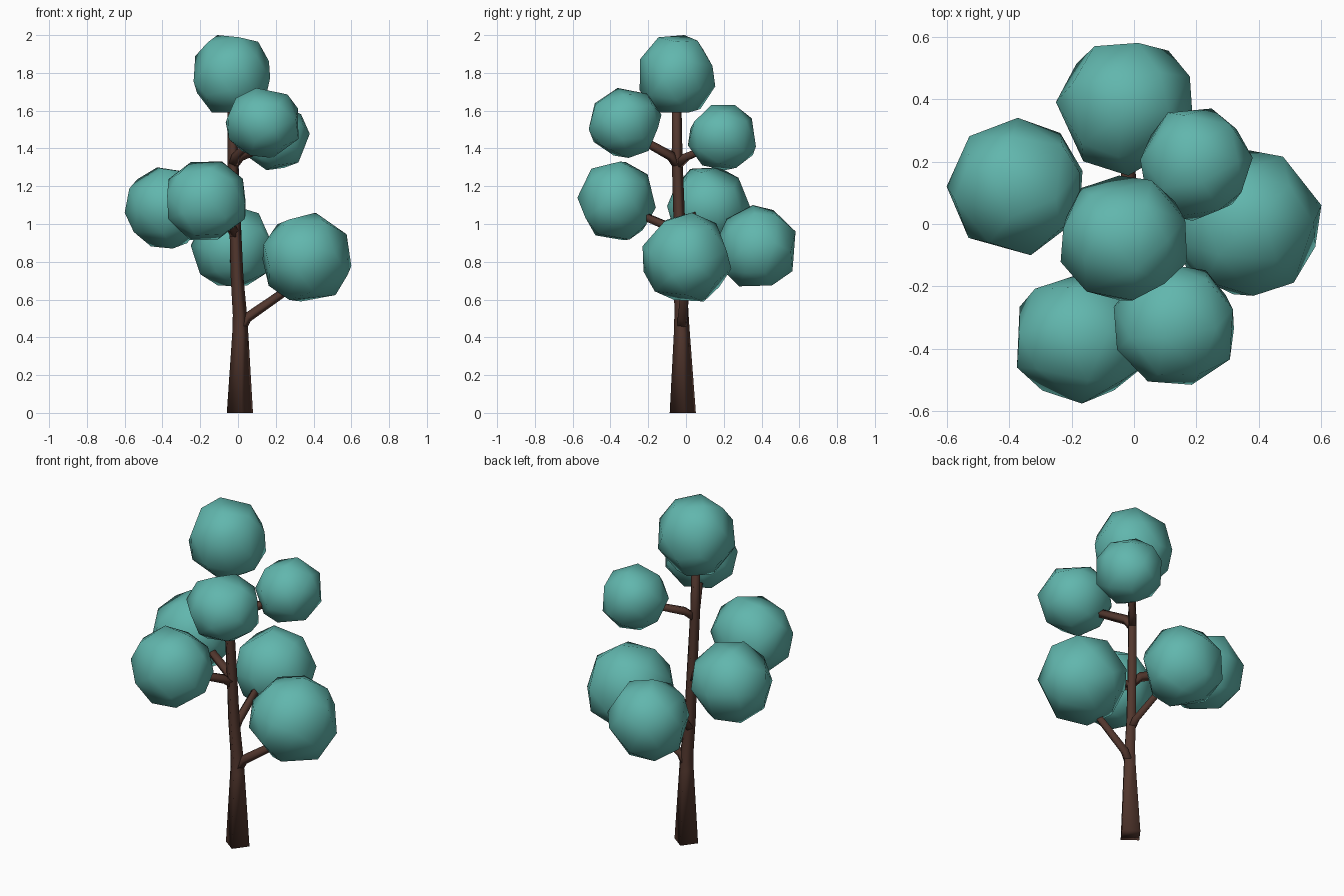
import bpy, bmesh, math, random
from mathutils import Vector, Euler

if "Cube" in bpy.data.objects:
    bpy.data.objects.remove(bpy.data.objects["Cube"])


def make_material(name, rgb):
    mat = bpy.data.materials.new(name)
    mat.use_nodes = True
    mat.diffuse_color = (*rgb, 1)
    mat.node_tree.nodes["Principled BSDF"].inputs["Base Color"].default_value = (*rgb, 1)
    return mat


teal = make_material("teal_leaves", (0.12, 0.47, 0.42))
brown = make_material("brown_bark", (0.085, 0.038, 0.027))


def finish(bm, name, mat):
    bmesh.ops.recalc_face_normals(bm, faces=bm.faces[:])
    for face in bm.faces:
        face.smooth = True
    mesh = bpy.data.meshes.new(name)
    bm.to_mesh(mesh)
    bm.free()
    mesh.materials.append(mat)
    obj = bpy.data.objects.new(name, mesh)
    bpy.context.collection.objects.link(obj)


def limb(name, path, turn=math.radians(8.5)):
    """Four-sided tapered tube through points of (x, y, z, radius)."""
    bm = bmesh.new()
    points = [Vector(p[:3]) for p in path]
    rings = []
    for i, p in enumerate(points):
        tangent = points[min(i + 1, len(points) - 1)] - points[max(i - 1, 0)]
        if i == 0 and p.z == 0:
            tangent = Vector((0, 0, 1))      # flat foot on the ground
        tilt = Vector((0, 0, 1)).rotation_difference(tangent.normalized())
        ring = []
        for k in range(4):
            a = turn + k * math.pi / 2
            ring.append(bm.verts.new(p + tilt @ Vector((math.cos(a), math.sin(a), 0)) * path[i][3]))
        rings.append(ring)
    for low, high in zip(rings, rings[1:]):
        for k in range(4):
            n = (k + 1) % 4
            bm.faces.new((low[k], low[n], high[n], high[k]))
    bm.faces.new(rings[0])
    bm.faces.new(rings[-1])
    finish(bm, name, brown)


def leaf_ball(name, low, high, seed, count=26):
    """Irregular low-poly ball: hull of spread points fitted to a box."""
    rng = random.Random(seed)
    spin = Euler([rng.uniform(0, math.tau) for _ in range(3)]).to_matrix()
    bm = bmesh.new()
    for i in range(count):
        z = 1 - (2 * i + 1) / count
        a = i * math.pi * (3 - math.sqrt(5))
        r = math.sqrt(1 - z * z)
        jitter = Vector([rng.uniform(-0.1, 0.1) for _ in range(3)])
        bm.verts.new(spin @ (Vector((r * math.cos(a), r * math.sin(a), z)) + jitter).normalized())
    bmesh.ops.convex_hull(bm, input=bm.verts[:])
    for axis in range(3):
        values = [v.co[axis] for v in bm.verts]
        start, size = min(values), max(values) - min(values)
        for v in bm.verts:
            v.co[axis] = low[axis] + (v.co[axis] - start) / size * (high[axis] - low[axis])
    finish(bm, name, teal)


# Trunk
limb("trunk", [(0.01, -0.017, 0, 0.07), (0.012, -0.022, 0.42, 0.043), (0.01, -0.024, 0.52, 0.038),
               (-0.005, -0.03, 0.72, 0.034), (-0.015, -0.035, 1.0, 0.031),
               (-0.027, -0.047, 1.35, 0.029), (-0.03, -0.05, 1.75, 0.024)])

# Branches: start, elbow near the trunk, end inside the leaves
branches = {
    "lower_left_branch": [(0.01, -0.022, 0.43), (0.05, -0.018, 0.505), (0.36, 0, 0.72)],
    "lower_back_branch": [(-0.005, -0.03, 0.66), (-0.005, 0.01, 0.71), (-0.03, 0.3, 0.87)],
    "middle_right_branch": [(-0.015, -0.035, 0.95), (-0.06, -0.02, 1.0), (-0.33, 0.1, 1.09)],
    "middle_front_branch": [(-0.015, -0.035, 0.94), (-0.035, -0.08, 0.98), (-0.15, -0.31, 1.08)],
    "upper_front_branch": [(-0.025, -0.045, 1.31), (-0.01, -0.08, 1.36), (0.1, -0.28, 1.47)],
    "upper_back_branch": [(-0.025, -0.045, 1.31), (0.01, 0.0, 1.355), (0.17, 0.16, 1.42)],
}
for name, path in branches.items():
    limb(name, [(*p, r) for p, r in zip(path, (0.026, 0.026, 0.021))])

# Leaf balls: lower and upper corners of each ball
balls = {
    "lower_left_leaves": ((0.13, -0.23, 0.59), (0.6, 0.24, 1.06)),
    "lower_back_leaves": ((-0.25, 0.155, 0.67), (0.19, 0.58, 1.1)),
    "middle_right_leaves": ((-0.6, -0.1, 0.87), (-0.165, 0.34, 1.3)),
    "middle_front_leaves": ((-0.375, -0.575, 0.915), (0.04, -0.16, 1.33)),
    "upper_front_leaves": ((-0.065, -0.515, 1.35), (0.32, -0.13, 1.72)),
    "upper_back_leaves": ((0.02, 0.01, 1.285), (0.38, 0.37, 1.63)),
    "top_leaves": ((-0.235, -0.245, 1.59), (0.17, 0.155, 2.0)),
}
for seed, (name, box) in enumerate(balls.items()):
    leaf_ball(name, *box, seed)
